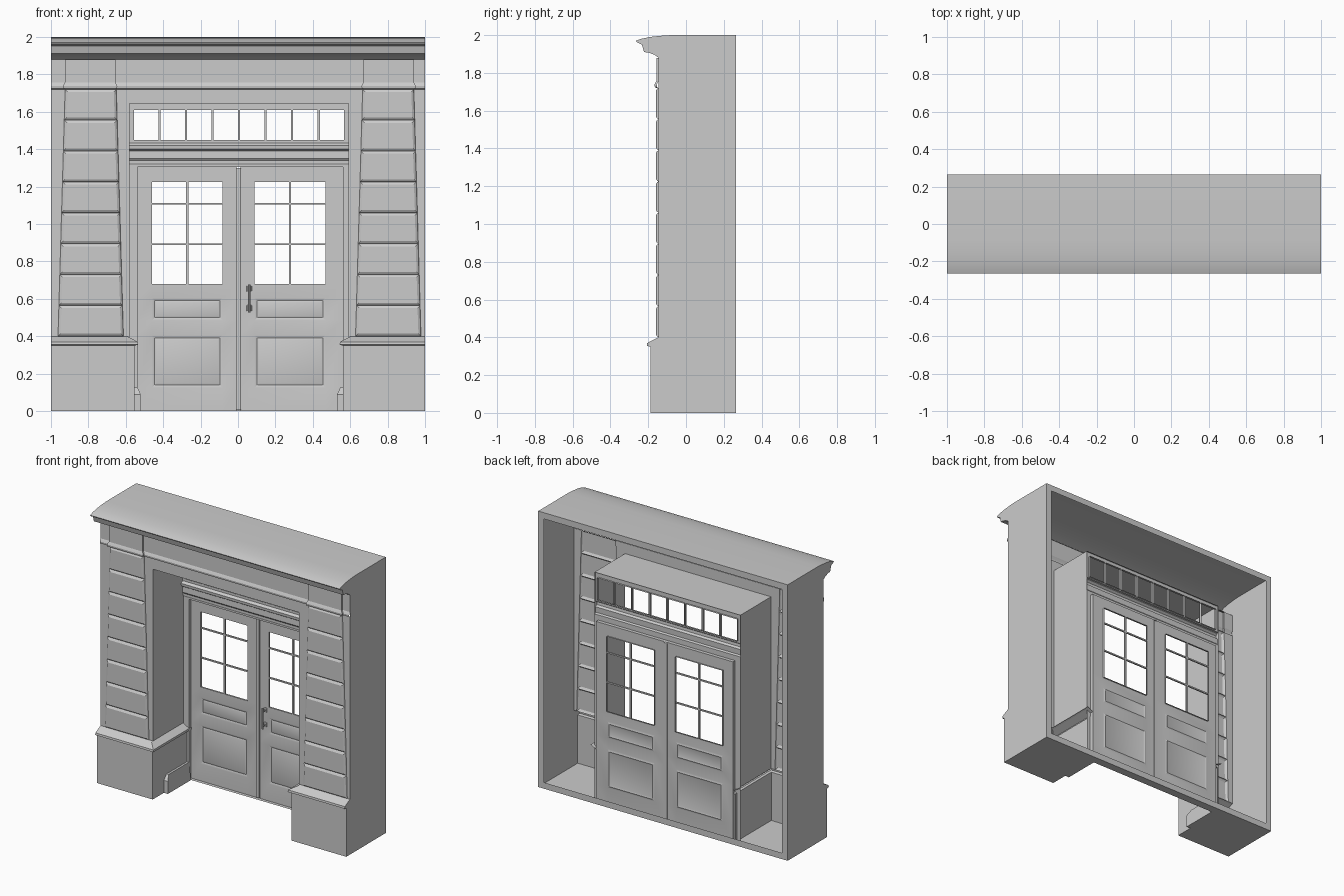
import bpy, bmesh
from mathutils import Vector

if "Cube" in bpy.data.objects:
    bpy.data.objects.remove(bpy.data.objects["Cube"])

WALL, FRAME, LEAF, BACK = -0.145, 0.205, 0.23, 0.264   # main depths
L, R = -0.58, 0.59                                     # opening jambs
TOP = 1.645                                            # opening head


def make(name, bm, smooth=False):
    bmesh.ops.remove_doubles(bm, verts=bm.verts, dist=1e-5)
    me = bpy.data.meshes.new(name)
    bm.to_mesh(me)
    bm.free()
    ob = bpy.data.objects.new(name, me)
    bpy.context.collection.objects.link(ob)
    if smooth:
        bpy.context.view_layer.objects.active = ob
        ob.select_set(True)
        bpy.ops.object.shade_smooth_by_angle(angle=0.5)
        ob.select_set(False)
    return ob


def poly(name, *faces):
    bm = bmesh.new()
    for pts in faces:
        bm.faces.new([bm.verts.new(p) for p in pts])
    return make(name, bm)


def sweep(name, path, profile, smooth=False):
    """Sweep (offset, z) profile along an xy path; offset goes to the right, mitred."""
    P = [Vector(p) for p in path]
    seg = [(b - a).normalized() for a, b in zip(P, P[1:])]
    bm, rings = bmesh.new(), []
    for i, p in enumerate(P):
        ns = [Vector((d.y, -d.x)) for d in seg[max(i - 1, 0):i + 1]]
        m = sum(ns, Vector((0, 0))).normalized()
        m = m / m.dot(ns[0])
        rings.append([bm.verts.new((p.x + m.x * o, p.y + m.y * o, z)) for o, z in profile])
    for a, b in zip(rings, rings[1:]):
        for j in range(len(profile) - 1):
            bm.faces.new((a[j], b[j], b[j + 1], a[j + 1]))
    return make(name, bm, smooth)


def sheet(name, xs, zs, y, holes=(), panels=(), reveal=0.0):
    """Front sheet cut on a grid; hole cells get reveals, panel cells get shallow fields."""
    bm = bmesh.new()
    g = [[bm.verts.new((x, y, z)) for z in zs] for x in xs]
    cells = {(i, j): bm.faces.new((g[i][j], g[i + 1][j], g[i + 1][j + 1], g[i][j + 1]))
             for i in range(len(xs) - 1) for j in range(len(zs) - 1)}
    rims = [e for h in holes for e in cells[h].edges]
    bmesh.ops.delete(bm, geom=[cells[h] for h in holes], context='FACES_ONLY')
    if reveal:
        for e in set(rims):
            a, b = e.verts
            off = Vector((0, reveal, 0))
            bm.faces.new((a, b, bm.verts.new(b.co + off), bm.verts.new(a.co + off)))
    for p in panels:
        f = cells[p]
        bmesh.ops.inset_region(bm, faces=[f], thickness=0.02, depth=-0.006)
        bmesh.ops.inset_region(bm, faces=[f], thickness=0.015, depth=0.004)
    return make(name, bm, True)


def boxes(name, items, bevel=0.0):
    """Several boxes (x0, x1, y0, y1, z0, z1) in one object."""
    bm = bmesh.new()
    for x0, x1, y0, y1, z0, z1 in items:
        vs = bmesh.ops.create_cube(bm, size=1)['verts']
        for v in vs:
            v.co = ((x0 + x1) / 2 + v.co.x * (x1 - x0), (y0 + y1) / 2 + v.co.y * (y1 - y0),
                    (z0 + z1) / 2 + v.co.z * (z1 - z0))
    ob = make(name, bm)
    if bevel:
        m = ob.modifiers.new('bevel', 'BEVEL')
        m.width, m.segments = bevel, 2
    return ob


# cornice and curved roof
cornice = [(-WALL, 1.88), (0.165, 1.895), (0.2, 1.908), (0.222, 1.91), (0.234, 1.95), (0.262, 1.963),
           (0.265, 1.97), (0.235, 1.981), (0.19, 1.99), (0.14, 1.996), (0.08, 2.0), (-BACK, 2.0)]
sweep('cornice_roof', [(-1, 0), (1, 0)], cornice, True)

# plinth profile with sloping cap: front offset, then the shallower recess side
plinth = [(0.043, 0), (0.043, 0.35), (0.062, 0.355), (0.06, 0.37), (0.012, 0.395), (0, 0.40)]
CUT = 0.015   # pulls the plinth's inner edge towards the pier

for tag, s, jamb in (('left', -1, L), ('right', 1, R)):
    # outer side wall follows the facade profile
    pts = [(BACK, 0)] + [(WALL - o, z) for o, z in plinth] + [(-o, z) for o, z in cornice]
    poly(tag + '_side_wall', [(s, y, z) for y, z in pts])
    # plinth wraps around the pier into the recess
    edge = jamb + s * CUT
    path = [(s, WALL), (edge, WALL), (edge, LEAF)]
    sweep(tag + '_plinth', path if s < 0 else path[::-1], plinth)
    inner = edge - s * 0.043
    poly(tag + '_plinth_underside', [(s, WALL - 0.043, 0), (inner, WALL - 0.043, 0),
                                     (inner, BACK, 0), (s, BACK, 0)])
    # pier face either side of the tapering blocks, and the recess cheek
    cx = 0.795 * s + 0.008
    zb, zt, hb, ht = 0.40, 1.72, 0.175, 0.137
    poly(tag + '_pier_face', *[[(e, WALL, zb), (cx + t * hb, WALL, zb), (cx + t * ht, WALL, zt), (e, WALL, zt)]
                               for e, t in ((s, s), (jamb, -s))])
    poly(tag + '_recess_cheek', [(jamb, WALL, 0.4), (jamb, FRAME, 0.4), (jamb, FRAME, TOP), (jamb, WALL, TOP)])
    # tapering rusticated blocks
    bm = bmesh.new()
    step = (zt - zb) / 8
    for k in range(8):
        z0, z1 = zb + k * step, zb + (k + 1) * step
        rings = []
        for inset, y in ((0, WALL), (0.004, WALL - 0.008), (0.014, WALL - 0.014)):
            ring = []
            for sx, z in ((-1, z0), (1, z0), (1, z1), (-1, z1)):
                half = hb + (ht - hb) * (z - zb) / (zt - zb) - inset
                ring.append(bm.verts.new((cx + sx * half, y, z + (inset if z == z0 else -inset))))
            rings.append(ring)
        for a, b in zip(rings, rings[1:]):
            for j in range(4):
                bm.faces.new((a[j], a[(j + 1) % 4], b[(j + 1) % 4], b[j]))
        bm.faces.new(rings[-1])
    make(tag + '_rusticated_blocks', bm)
    # guard stone at the foot of the recess
    gx = inner - s * 0.032
    bm = bmesh.new()
    outline = [(-0.06, 0), (-0.06, 0.09), (-0.03, 0.125), (FRAME, 0.125), (FRAME, 0)]
    a = [bm.verts.new((inner, y, z)) for y, z in outline]
    b = [bm.verts.new((gx if z < 0.1 else inner - s * 0.016, y, z)) for y, z in outline]
    bm.faces.new(b)
    for j in range(5):
        bm.faces.new((a[j], a[(j + 1) % 5], b[(j + 1) % 5], b[j]))
    make(tag + '_guard_stone', bm)

# lintel above the opening, recess ceiling
poly('lintel', [(L, WALL, TOP), (R, WALL, TOP), (R, WALL, 1.72), (L, WALL, 1.72)])
poly('recess_ceiling', [(L, WALL, TOP), (R, WALL, TOP), (R, FRAME, TOP), (L, FRAME, TOP)])

# frieze with string course breaking forward over the piers
F = WALL - 0.012
sweep('frieze', [(-1, WALL), (-0.925, WALL), (-0.925, F), (-0.655, F), (-0.655, WALL), (0.67, WALL),
                 (0.67, F), (0.94, F), (0.94, WALL), (1, WALL)],
      [(0, 1.72), (0.008, 1.724), (0.01, 1.738), (0.004, 1.75), (0, 1.757), (0, 1.88)])

# back rim and threshold
sheet('back_rim', [-1, -0.955, 0.955, 1], [0, 0.045, 1.955, 2], BACK, [(1, 1)])
poly('threshold', [(L, FRAME, 0), (R, FRAME, 0), (R, BACK, 0), (L, BACK, 0)])

# door frame
sheet('door_frame', [L, -0.537, 0.56, R], [0, 1.305, 1.335], FRAME, [(1, 0)], reveal=LEAF - FRAME)

# transom beam moulding
sweep('transom_beam', [(L, FRAME), (R, FRAME)],
      [(0, 1.315), (0.004, 1.325), (0.004, 1.34), (0.012, 1.35), (0.01, 1.39), (0.026, 1.40),
       (0.028, 1.42), (0.012, 1.432), (0.0, 1.436)])

# transom window with eight lights
xs, holes = [L], []
for k in range(8):
    x0 = -0.555 + k * 0.1417
    xs += [x0, x0 + 0.13]
    holes.append((2 * k + 1, 1))
sheet('transom_window', xs + [R], [1.43, 1.45, 1.61, TOP], FRAME - 0.01, holes, reveal=0.015)

# door leaves with six-light windows and two panels each
for tag, x0, x1, w0, w1 in (('left', -0.537, -0.008, -0.46, -0.083), ('right', 0.014, 0.56, 0.088, 0.468)):
    sheet(tag + '_door_leaf', [x0, w0, w1, x1], [0, 0.125, 0.405, 0.485, 0.605, 0.68, 1.225, 1.305],
          LEAF, [(1, 5)], [(1, 1), (1, 3)], reveal=0.012)
    c = (w0 + w1) / 2
    boxes(tag + '_glazing_bars', [(c - 0.006, c + 0.006, LEAF, LEAF + 0.012, 0.68, 1.225)] +
          [(w0, w1, LEAF + 0.001, LEAF + 0.011, z - 0.005, z + 0.005) for z in (0.892, 1.108)])
boxes('meeting_strip', [(-0.012, 0.016, LEAF - 0.012, LEAF + 0.004, 0.005, 1.3)], 0.004)

# pull handle
boxes('handle_mounts', [(0.046, 0.074, LEAF - 0.008, LEAF, z - 0.016, z + 0.016) for z in (0.55, 0.655)] +
      [(0.055, 0.065, LEAF - 0.035, LEAF, z - 0.005, z + 0.005) for z in (0.55, 0.655)], 0.003)
bm = bmesh.new()
bmesh.ops.create_cone(bm, cap_ends=True, segments=10, radius1=0.006, radius2=0.006, depth=0.15)
bmesh.ops.translate(bm, verts=bm.verts, vec=(0.06, LEAF - 0.035, 0.603))
make('handle_bar', bm, True)
